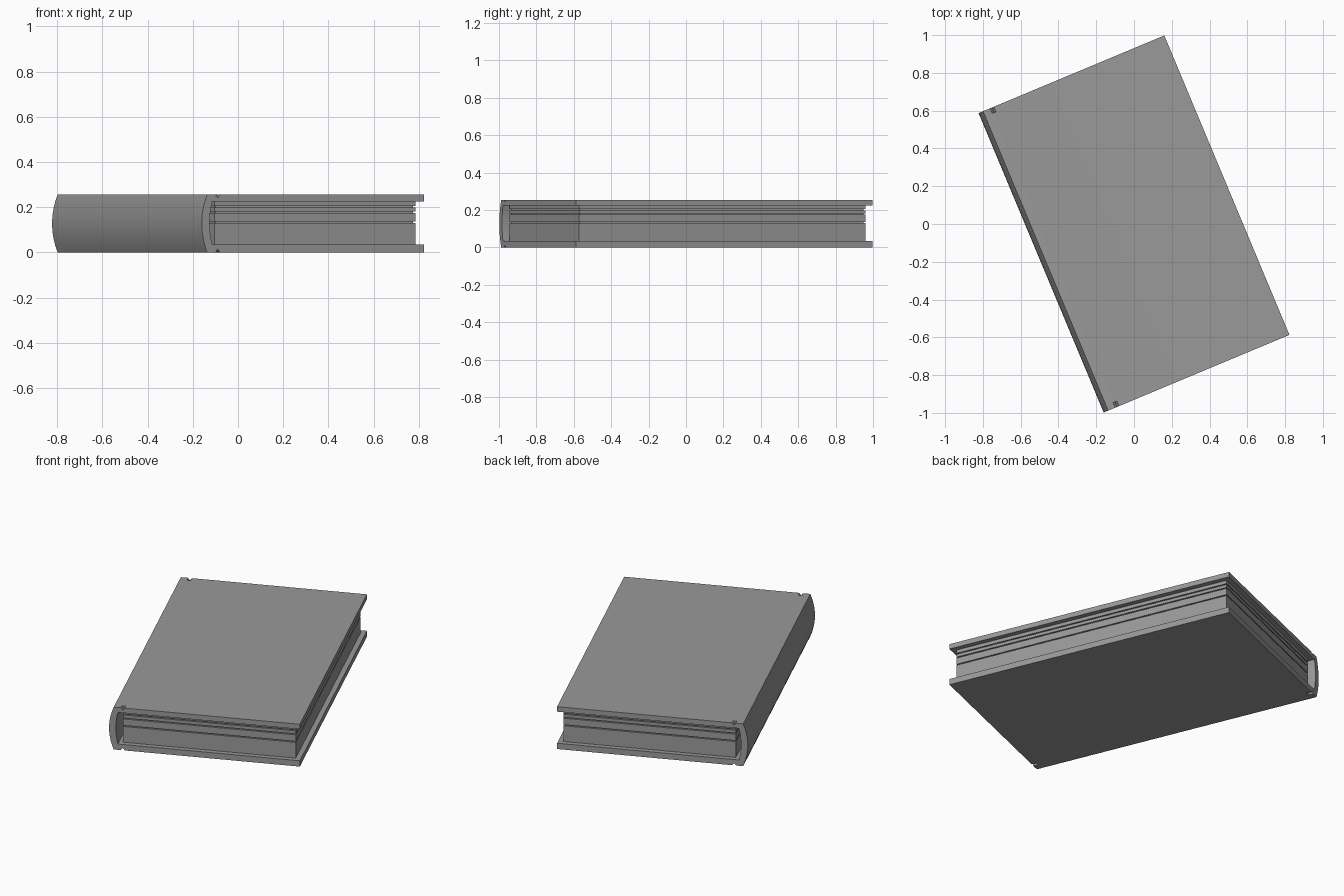
import bpy, bmesh, math

if "Cube" in bpy.data.objects:
    bpy.data.objects.remove(bpy.data.objects["Cube"], do_unlink=True)

TURN = math.radians(22.68)
HALF_W, HALF_L, H = 0.533, 0.859, 0.255
LOW, HIGH = 0.035, 0.225          # inner faces of the two boards

grey = bpy.data.materials.new("book grey")
grey.use_nodes = True
colour = (0.32, 0.32, 0.32, 1)
grey.diffuse_color = colour
grey.node_tree.nodes["Principled BSDF"].inputs["Base Color"].default_value = colour


def loft(name, sections):
    """Join matching (u, z) outlines placed at stations along the book."""
    bm = bmesh.new()
    rings = [[bm.verts.new((u, v, z)) for u, z in outline] for v, outline in sections]
    n = len(rings[0])
    for a, b in zip(rings, rings[1:]):
        for i in range(n):
            j = (i + 1) % n
            bm.faces.new((a[i], a[j], b[j], b[i]))
    bm.faces.new(rings[0])
    bm.faces.new(rings[-1])
    bmesh.ops.recalc_face_normals(bm, faces=bm.faces)
    mesh = bpy.data.meshes.new(name)
    bm.to_mesh(mesh)
    bm.free()
    obj = bpy.data.objects.new(name, mesh)
    bpy.context.collection.objects.link(obj)
    obj.rotation_euler.z = TURN
    mesh.materials.append(grey)
    return obj


def bow(u_edge, bulge, z0, z1, steps=14):
    """Rounded spine curve from z0 up to z1, bulging towards -u."""
    points = []
    for i in range(steps + 1):
        t = i / steps
        points.append((u_edge - bulge * 4 * t * (1 - t), z0 + (z1 - z0) * t))
    return points


def cover_outline(depth):
    """C-shaped case with a hinge groove of the given depth in each board."""
    groove = [(-0.467, 0), (-0.456, depth), (-0.445, 0)]
    top = [(u, H - z) for u, z in groove]
    outer = bow(-0.507, 0.026, 0, H)
    inner = bow(-0.483, 0.012, LOW, HIGH)
    return (outer + top + [(HALF_W, H), (HALF_W, HIGH)] + inner[::-1]
            + [(HALF_W, LOW), (HALF_W, 0)] + groove[::-1])


# Cover: hinge grooves deepen into notches at both ends
deep, shallow = cover_outline(0.014), cover_outline(0.002)
notch = HALF_L - 0.028
cover = loft("cover", [(-HALF_L, deep), (-notch, deep), (-notch + 0.001, shallow),
                       (notch - 0.001, shallow), (notch, deep), (HALF_L, deep)])


# Pages: stacked blocks separated by thin recessed gaps
def page_block(name, z0, z1, inset=0):
    u0, u1, v = -0.46 + inset, 0.504 - inset, 0.83 - inset
    outline = [(u0, z0), (u1, z0), (u1, z1), (u0, z1)]
    return loft(name, [(-v, outline), (v, outline)])


page_block("page_core", LOW, HIGH, 0.008)
gaps = [0.133, 0.178, 0.202]
starts = [LOW] + [g + 0.003 for g in gaps]
ends = [g - 0.003 for g in gaps] + [HIGH]
for i, (z0, z1) in enumerate(zip(starts, ends)):
    page_block(f"page_block_{i + 1}", z0, z1)

# Smooth the rounded spine only
bpy.ops.object.select_all(action="DESELECT")
cover.select_set(True)
bpy.context.view_layer.objects.active = cover
bpy.ops.object.shade_smooth_by_angle(angle=math.radians(12))
